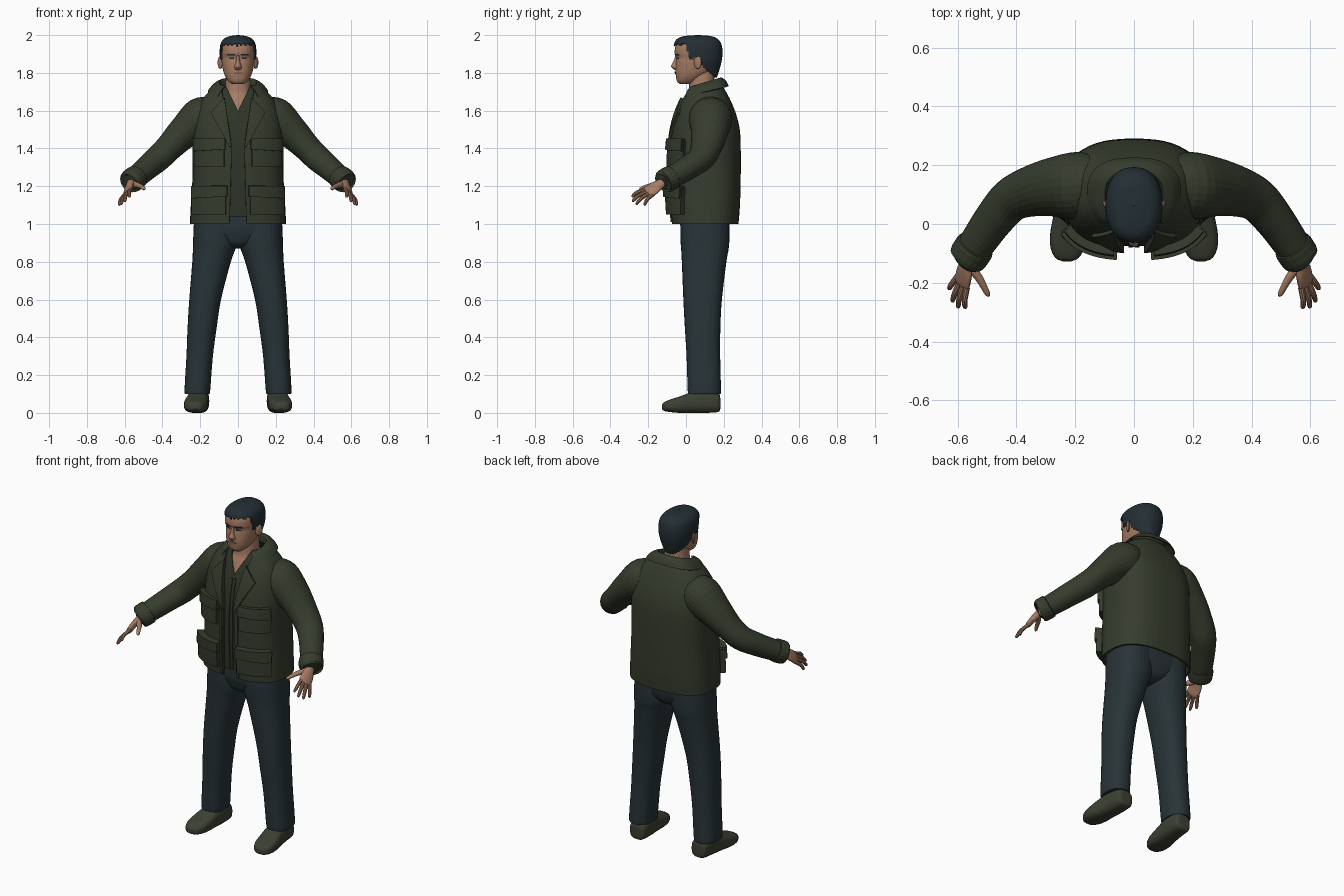
import bpy, bmesh, math
from mathutils import Vector

cube = bpy.data.objects.get("Cube")
if cube:
    bpy.data.objects.remove(cube, do_unlink=True)


def material(name, rgb):
    m = bpy.data.materials.new(name)
    m.use_nodes = True
    m.diffuse_color = (*rgb, 1)
    m.node_tree.nodes["Principled BSDF"].inputs["Base Color"].default_value = (*rgb, 1)
    return m


olive = material("olive jacket", (.036, .045, .026))
shirt_green = material("dark green shirt", (.028, .035, .021))
denim = material("dark blue trousers", (.021, .034, .039))
shoe_green = material("grey green shoes", (.046, .052, .033))
skin = material("skin", (.38, .2, .125))
lip = material("lips", (.27, .12, .08))
black_hair = material("blue black hair", (.017, .028, .034))
made = []


def finish(name, bm, mat, thick=0, mirror=False):
    mesh = bpy.data.meshes.new(name)
    bm.to_mesh(mesh)
    bm.free()
    mesh.materials.append(mat)
    ob = bpy.data.objects.new(name, mesh)
    bpy.context.scene.collection.objects.link(ob)
    if thick:
        mod = ob.modifiers.new("thickness", 'SOLIDIFY')
        mod.thickness, mod.offset = thick, -1
    if mirror:
        ob.modifiers.new("other side", 'MIRROR')
    made.append(ob)
    return ob


def smooth(rows, k=4):
    """Catmull-Rom refinement of a table of section values."""
    out, last = [], len(rows) - 1
    for i in range(last):
        four = (rows[max(i - 1, 0)], rows[i], rows[i + 1], rows[min(i + 2, last)])
        for s in range(k):
            t = s / k
            out.append(tuple(b + .5 * t * (c - a + t * (2*a - 5*b + 4*c - d + t * (3*(b - c) + d - a)))
                             for a, b, c, d in zip(*four)))
    return out + [tuple(rows[-1])]


def lookup(rows, z):
    for a, b in zip(rows, rows[1:]):
        if z <= b[0]:
            t = max(0, (z - a[0]) / (b[0] - a[0]))
            return [p + (q - p) * t for p, q in zip(a, b)]
    return list(rows[-1])


def power(v, n):
    return math.copysign(abs(v) ** (2 / n), v)


def ring(z, w, yf, yb, gap=None, zb=None, n=2.6, sides=48):
    """Rounded section seen from above, optionally open at the front."""
    c, d = (yf + yb) / 2, (yb - yf) / 2
    zb = z if zb is None else zb
    start = 0 if gap is None else math.asin(min(1, gap / w) ** (n / 2))
    steps = sides if gap is None else sides - 1
    pts = []
    for k in range(sides):
        t = start + (2 * math.pi - 2 * start) * k / steps
        back = -power(math.cos(t), n)
        pts.append(Vector((w * power(math.sin(t), n), c + d * back, z + (zb - z) * (back + 1) / 2)))
    return pts


def loft(name, rings, mat, closed=True, thick=0, mirror=False, keep=None):
    bm = bmesh.new()
    grid = [[bm.verts.new(p) for p in r] for r in rings]
    count = len(rings[0])
    for a, b in zip(grid, grid[1:]):
        for j in range(count if closed else count - 1):
            k = (j + 1) % count
            bm.faces.new((a[j], a[k], b[k], b[j]))
    if closed and not thick:
        bm.faces.new(grid[0][::-1])
        bm.faces.new(grid[-1])
        bmesh.ops.recalc_face_normals(bm, faces=bm.faces)
    if keep:
        bad = [f for f in bm.faces if not keep(f.calc_center_median())]
        bmesh.ops.delete(bm, geom=bad, context='FACES')
    return finish(name, bm, mat, thick, mirror)


def sweep(name, rows, mat, side=(0, 0, 1), sides=20, k=4):
    """Tube through rows of x, y, z, radius along side, other radius; mirrored."""
    rows = smooth(rows, k)
    pts = [Vector(r[:3]) for r in rows]
    rings = []
    for i, p in enumerate(pts):
        d = (pts[min(i + 1, len(pts) - 1)] - pts[max(i - 1, 0)]).normalized()
        u = Vector(side)
        u = (u - d * u.dot(d)).normalized()
        v = d.cross(u)
        turns = [2 * math.pi * j / sides for j in range(sides)]
        rings.append([p + u * rows[i][3] * math.cos(t) + v * rows[i][4] * math.sin(t) for t in turns])
    return loft(name, rings, mat, mirror=True)


def patch(name, rows, corners, off, mat, n=2.6, res=10):
    """Raised plate that follows the front of a lofted body; mirrored."""
    (ax, az), (bx, bz), (cx, cz), (dx, dz) = corners
    rings = []
    for i in range(res + 1):
        v, line = i / res, []
        for j in range(res + 1):
            u = j / res
            x = (ax + (bx - ax) * u) * (1 - v) + (dx + (cx - dx) * u) * v
            z = (az + (bz - az) * u) * (1 - v) + (dz + (cz - dz) * u) * v
            _, w, yf, yb = lookup(rows, z)[:4]
            edge = max(0, 1 - abs(x / (w + off)) ** n) ** (1 / n)
            line.append(Vector((x, (yf + yb) / 2 - ((yb - yf) / 2 + off) * edge, z)))
        rings.append(line)
    return loft(name, rings, mat, closed=False, thick=off + .004, mirror=True)


def box(x0, x1, z0, z1):
    return [(x0, z0), (x1, z0), (x1, z1), (x0, z1)]


# Jacket body: height, half width, front, back, half of the front opening
torso = smooth([(1.0, .255, -.075, .278, .045), (1.1, .25, -.083, .286, .042), (1.25, .241, -.088, .29, .038),
                (1.4, .24, -.086, .29, .035), (1.5, .238, -.074, .285, .046), (1.58, .224, -.055, .266, .06),
                (1.65, .195, -.028, .238, .075), (1.7, .155, -.002, .212, .085), (1.735, .11, .02, .19, .085)])
loft("jacket_body", [ring(*r) for r in torso], olive, closed=False, thick=.012)

# Shirt under the jacket, open in a small V at the neck
inner = [(z, w - .014, yf + .013, yb - .014) for z, w, yf, yb, g in torso if z > 1.03]
loft("shirt", [ring(*r, gap=max(0, (r[0] - 1.6) * .5)) for r in inner], shirt_green, closed=False, thick=.004)
patch("shirt_placket", inner, box(.003, .018, 1.05, 1.58), .005, shirt_green)

# Collar folded around the neck
collar = [(1.672, .16, -.022, .226, .105, 1.73), (1.705, .135, -.008, .212, .088, 1.758),
          (1.725, .105, .014, .188, .07, 1.775), (1.72, .095, .024, .176, .068, 1.768),
          (1.69, .09, .03, .17, .066, 1.73)]
loft("collar", [ring(*r) for r in smooth(collar)], olive, closed=False, thick=.006)

# Lapels, front edges and pockets with flaps
patch("lapel", torso, [(.034, 1.41), (.046, 1.41), (.145, 1.59), (.072, 1.67)], .014, olive)
patch("front_edge", torso, box(.046, .06, 1.01, 1.4), .006, olive)
for label, x0, x1, z0, z1, off in (("chest", .075, .233, 1.305, 1.44, .018),
                                   ("lower", .065, .245, 1.05, 1.19, .028)):
    patch(label + "_pocket", torso, box(x0, x1, z0, z1), off, olive)
    patch(label + "_pocket_flap", torso,
          [(x0 - .006, z1 - .045), (x1 + .004, z1 - .055), (x1 + .004, z1 + .012), (x0 - .006, z1 + .012)],
          off + .009, olive)

# Sleeves and cuffs
sweep("sleeve", [(.11, .13, 1.6, .08, .09), (.19, .13, 1.56, .113, .115), (.28, .125, 1.49, .09, .1),
                 (.36, .108, 1.41, .073, .085), (.42, .08, 1.35, .069, .075), (.475, .018, 1.303, .064, .068),
                 (.53, -.06, 1.255, .059, .062), (.562, -.108, 1.23, .055, .058)], olive, sides=28)
sweep("cuff", [(.538, -.072, 1.25, .05, .055), (.54, -.075, 1.248, .064, .067), (.555, -.098, 1.235, .065, .068),
               (.57, -.12, 1.224, .061, .064), (.571, -.121, 1.223, .04, .04)], olive, k=2)

# Hands: palm, four fingers and thumb
across = Vector((.48, .75, -.43)).normalized()
sweep("palm", [(.555, -.09, 1.24, .03, .025), (.568, -.135, 1.213, .028, .02), (.577, -.165, 1.193, .037, .018),
               (.584, -.198, 1.17, .038, .015), (.587, -.212, 1.162, .025, .007)], skin, side=across)
knuckle = Vector((.583, -.195, 1.17))
tips = {"index": (.575, -.288, 1.145), "middle": (.6, -.286, 1.12),
        "ring": (.62, -.266, 1.105), "little": (.631, -.222, 1.1)}
for i, (label, tip) in enumerate(tips.items()):
    base = knuckle + across * (i - 1.5) * .019
    tip = Vector(tip)
    bend = base.lerp(tip, .55) + Vector((.004, -.004, .005))
    rows = [(*base, .011, .011), (*bend, .01, .01), (*base.lerp(tip, .92), .008, .008), (*tip, .003, .003)]
    sweep(label + "_finger", rows, skin, side=across, sides=10)
sweep("thumb", [(.56, -.145, 1.213, .018, .015), (.53, -.18, 1.205, .014, .014),
                (.51, -.215, 1.196, .011, .011), (.498, -.238, 1.187, .009, .009),
                (.494, -.246, 1.183, .003, .003)], skin, sides=12)

# Trousers: hips and two legs
hips = [(.87, .02, .05, .16), (.89, .08, .0, .2), (.93, .16, -.02, .222), (.98, .225, -.03, .23), (1.06, .226, -.03, .23)]
loft("trouser_hips", [ring(*r) for r in smooth(hips)], denim)
leg = [(.1, .214, .097, .062, .083), (.12, .215, .097, .068, .088), (.3, .203, .092, .07, .089),
       (.45, .19, .088, .077, .094), (.6, .174, .088, .084, .102), (.8, .14, .096, .102, .118),
       (.87, .126, .1, .113, .126), (.93, .121, .1, .116, .13), (1.04, .118, .1, .114, .13)]
rings = []
for z, cx, cy, rx, ry in smooth(leg):
    rings.append([p + Vector((cx, 0, 0)) for p in ring(z, rx, cy - ry, cy + ry, n=2.3, sides=32)])
loft("trouser_leg", rings, denim, mirror=True)

# Shoes: position along y, centre x, half width, sole height, section height
shoe = [(.182, .205, .025, .025, .05), (.17, .205, .048, .005, .1), (.1, .208, .056, 0, .125),
        (.03, .215, .059, 0, .11), (-.03, .222, .063, 0, .088), (-.08, .226, .058, .004, .068),
        (-.115, .228, .04, .01, .047), (-.127, .228, .015, .02, .022)]
rings = []
for y, x, w, z, h in smooth(shoe):
    turns = [2 * math.pi * j / 28 for j in range(28)]
    rings.append([Vector((x + w * power(math.cos(t), 2.8), y, max(0, z + h / 2 * (1 + power(math.sin(t), 2.8)))))
                  for t in turns])
loft("shoe", rings, shoe_green, mirror=True)

# Neck with upper chest, and head
neck = [(1.5, .1, -.03, .1), (1.6, .1, -.022, .14), (1.66, .085, -.002, .16),
        (1.7, .07, .014, .156), (1.76, .065, .018, .15), (1.83, .06, .02, .15)]
loft("neck", [ring(*r, n=2.2) for r in smooth(neck)], skin)
head = smooth([(1.74, .03, -.032, .02), (1.755, .05, -.047, .06), (1.78, .067, -.053, .1),
               (1.81, .078, -.056, .14), (1.85, .086, -.054, .165), (1.88, .088, -.051, .175),
               (1.905, .089, -.06, .178), (1.94, .088, -.056, .175), (1.97, .077, -.04, .16), (1.985, .05, -.01, .13)])
loft("head", [ring(*r, n=2.3) for r in head], skin)

# Face: nose, brows, eyes, lips and ears
nose = [(1.815, .012, -.06, -.03), (1.824, .02, -.07, -.03), (1.836, .018, -.079, -.03),
        (1.86, .011, -.067, -.03), (1.892, .009, -.056, -.03)]
loft("nose", [ring(*r, n=2, sides=16) for r in smooth(nose)], skin)
patch("eyebrow", head, [(.016, 1.892), (.058, 1.893), (.056, 1.9), (.016, 1.9)], .003, black_hair, n=2.3)
patch("eye", head, [(.02, 1.874), (.05, 1.875), (.047, 1.881), (.023, 1.881)], .002, black_hair, n=2.3)
patch("lips", head, [(0, 1.793), (.018, 1.795), (.028, 1.801), (0, 1.808)], .004, lip, n=2.3)
bm = bmesh.new()
bmesh.ops.create_uvsphere(bm, u_segments=16, v_segments=10, radius=1)
for v in bm.verts:
    lean = v.co.y * .01
    v.co = Vector((.094 + v.co.x * .01 + lean, .062 + v.co.y * .02, 1.855 + v.co.z * .034))
finish("ear", bm, skin, mirror=True)


# Short hair cut to a hairline around the face, ears and nape
def hairline(p):
    if p.y < .002:
        return p.z > 1.95 + .006 * math.sin(p.x * 260)
    for limit, z in ((.018, 1.915), (.042, 1.872), (.085, 1.885)):
        if p.y < limit:
            return p.z > z
    return p.z > 1.835 - (p.y - .085) * .8


hair = [(1.765, .055, .0, .16), (1.82, .08, -.045, .178), (1.87, .094, -.06, .19), (1.92, .097, -.066, .193),
        (1.96, .09, -.061, .184), (1.985, .068, -.04, .16), (1.996, .035, .0, .125), (2.0, .003, .06, .066)]
loft("hair", [ring(*r, n=2.3, sides=72) for r in smooth(hair, 8)], black_hair, thick=.007, keep=hairline)

# Smooth shading with crisp creases
for ob in bpy.context.view_layer.objects:
    ob.select_set(ob in made)
bpy.context.view_layer.objects.active = made[0]
bpy.ops.object.shade_smooth_by_angle(angle=math.radians(45))
